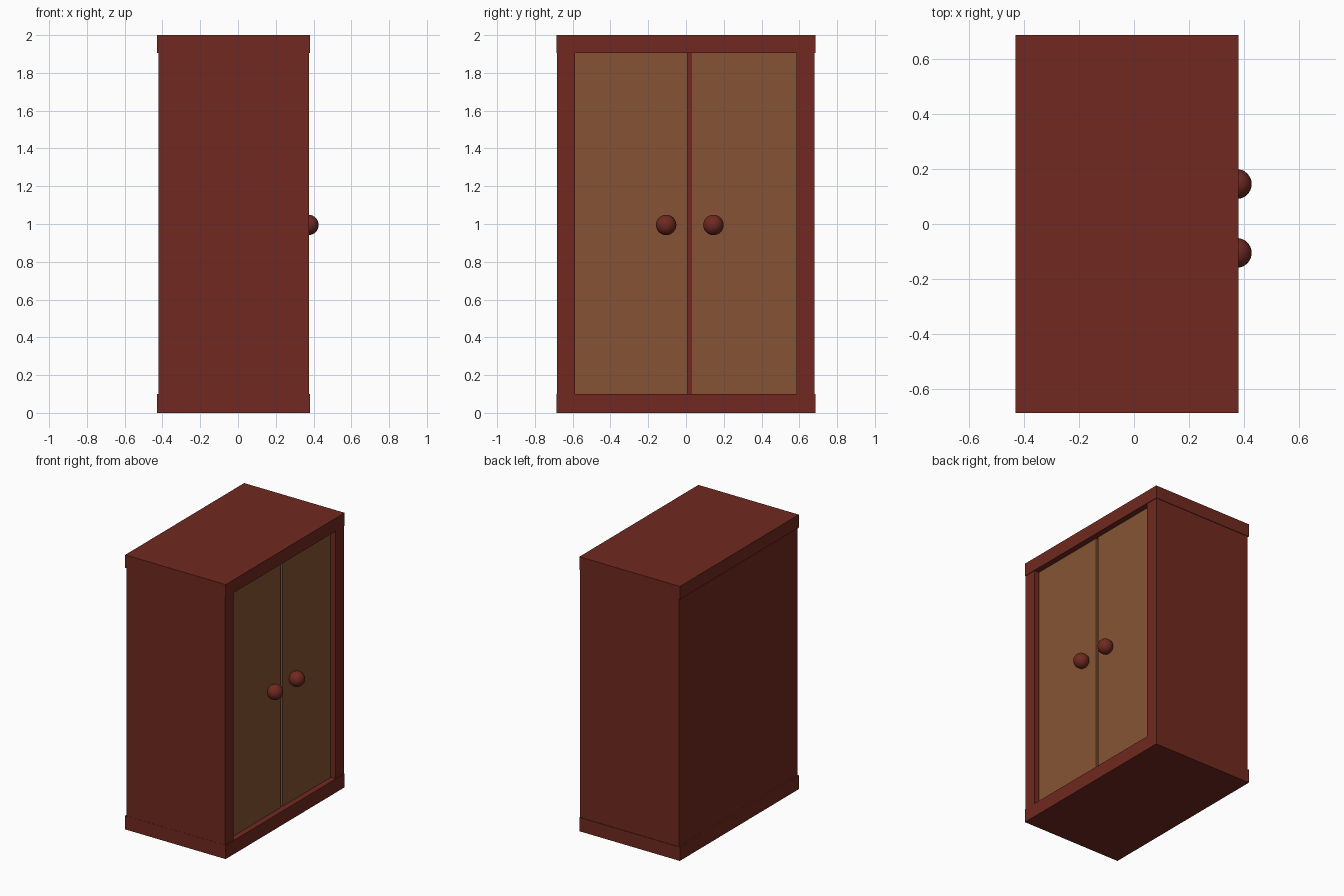
import bpy

if "Cube" in bpy.data.objects:
    bpy.data.objects.remove(bpy.data.objects["Cube"])


def material(name, rgb):
    m = bpy.data.materials.new(name)
    m.diffuse_color = (*rgb, 1)
    m.use_nodes = True
    m.node_tree.nodes["Principled BSDF"].inputs["Base Color"].default_value = m.diffuse_color
    return m


RED = material("red_wood", (0.16, 0.022, 0.014))
BROWN = material("brown_wood", (0.24, 0.088, 0.035))


def board(name, x, y, z, mat):
    """Box from (min, max) ranges on each axis."""
    bpy.ops.mesh.primitive_cube_add(size=1)
    ob = bpy.context.object
    ob.name = name
    ob.location = [(a + b) / 2 for a, b in (x, y, z)]
    ob.scale = [b - a for a, b in (x, y, z)]
    bpy.ops.object.transform_apply(location=False, rotation=False, scale=True)
    ob.data.materials.append(mat)
    return ob


# Top and bottom slabs
for name, z in (("bottom_slab", (0, 0.1)), ("top_slab", (1.905, 2))):
    board(name, (-0.43, 0.38), (-0.685, 0.685), z, RED)

# Side panels
for name, y in (("left_side", (-0.684, -0.588)), ("right_side", (0.585, 0.681))):
    board(name, (-0.42, 0.376), y, (0.1, 1.905), RED)

# Back panel
board("back_panel", (-0.418, -0.32), (-0.588, 0.585), (0.1, 1.905), RED)

# Recessed doors, each with a round knob
for side, y, knob_y in (("left", (-0.588, 0.009), -0.105),
                        ("right", (0.027, 0.585), 0.145)):
    board(side + "_door", (0.29, 0.338), y, (0.1, 1.905), BROWN)
    bpy.ops.mesh.primitive_uv_sphere_add(segments=32, ring_count=16, radius=0.054,
                                         location=(0.373, knob_y, 0.995))
    knob = bpy.context.object
    knob.name = side + "_knob"
    knob.data.materials.append(RED)
    bpy.ops.object.shade_smooth_by_angle()
